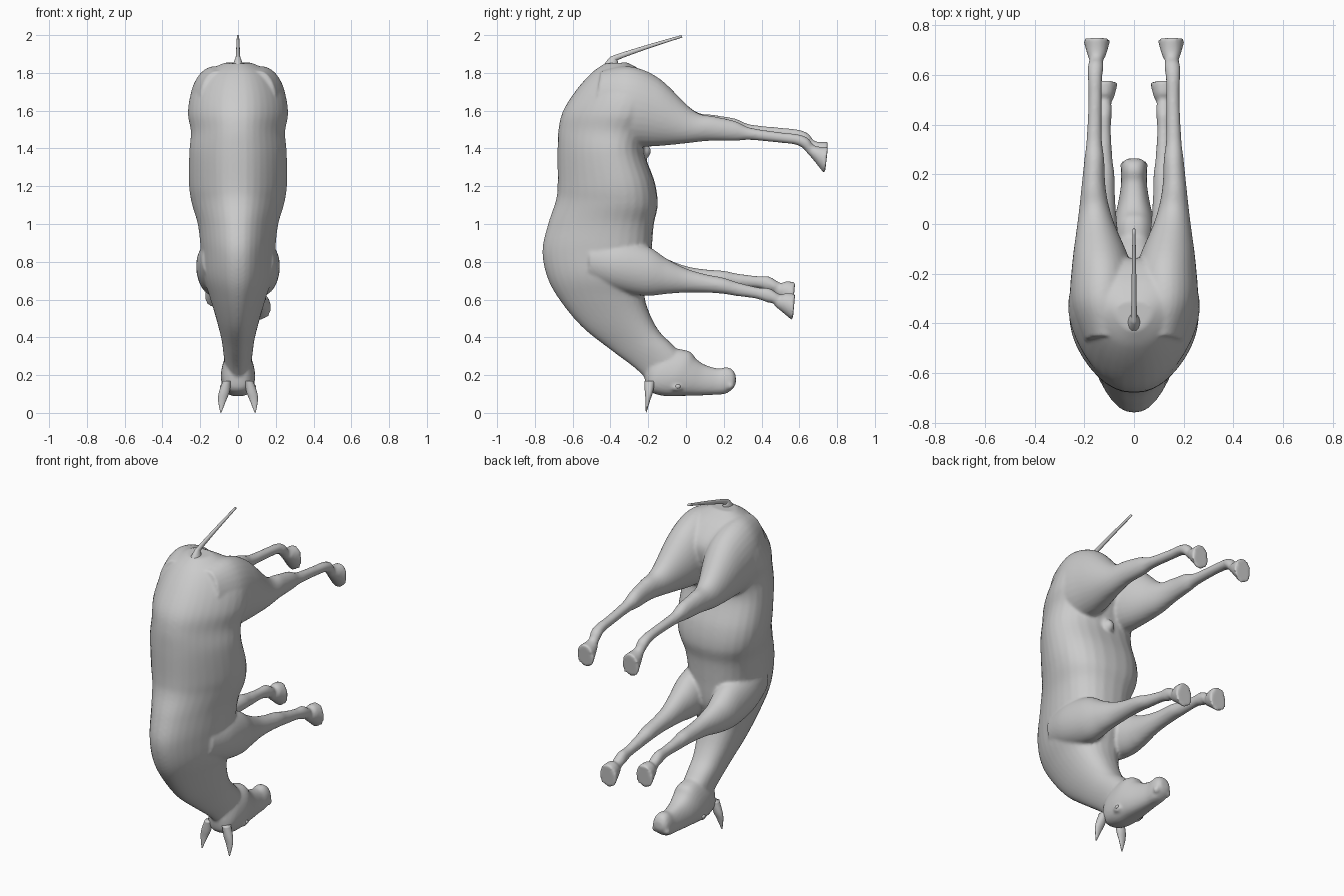
import bpy, bmesh, math
from mathutils import Vector

SIDES, STEPS = 32, 6


def spline(rows):
    """Catmull-Rom interpolation through rows of numbers."""
    out = []
    for i in range(len(rows) - 1):
        p0, p1 = rows[max(i - 1, 0)], rows[i]
        p2, p3 = rows[i + 1], rows[min(i + 2, len(rows) - 1)]
        for s in range(STEPS):
            t = s / STEPS
            out.append([0.5 * (2 * b + (c - a) * t + (2 * a - 5 * b + 4 * c - d) * t * t
                        + (3 * b - a - 3 * c + d) * t ** 3)
                        for a, b, c, d in zip(p0, p1, p2, p3)])
    out.append(list(rows[-1]))
    return out


def loft(name, rows, side=1, shear=None, taper=0.0, power=1.0):
    """Rows: y,z of one edge, y,z of the opposite edge, x centre, half width."""
    bm = bmesh.new()
    rings = []
    for y1, z1, y2, z2, xc, w in spline(rows):
        if shear:
            z1, z2 = z1 + shear(y1), z2 + shear(y2)
        ring = []
        for i in range(SIDES):
            a = 2 * math.pi * i / SIDES
            c, s = math.cos(a), math.sin(a)
            s = math.copysign(abs(s) ** power, s)
            x = side * (xc + w * s * (1 + taper * c))
            ring.append(bm.verts.new((x, (y1 + y2) / 2 + (y2 - y1) / 2 * c,
                                      (z1 + z2) / 2 + (z2 - z1) / 2 * c)))
        rings.append(ring)
    for r, q in zip(rings, rings[1:]):
        for i in range(SIDES):
            j = (i + 1) % SIDES
            bm.faces.new((r[i], r[j], q[j], q[i]))
    bm.faces.new(rings[0])
    bm.faces.new(rings[-1])
    bmesh.ops.recalc_face_normals(bm, faces=bm.faces)
    return finish(name, bm)


def ball(name, loc, size):
    bm = bmesh.new()
    bmesh.ops.create_uvsphere(bm, u_segments=20, v_segments=12, radius=1)
    for v in bm.verts:
        v.co = Vector([v.co[i] * size[i] + loc[i] for i in range(3)])
    return finish(name, bm)


def finish(name, bm):
    me = bpy.data.meshes.new(name)
    bm.to_mesh(me)
    bm.free()
    for p in me.polygons:
        p.use_smooth = True
    ob = bpy.data.objects.new(name, me)
    bpy.context.collection.objects.link(ob)
    return ob


# trunk and neck, from the rump down to the poll
trunk = [
    (-.43, 1.85, -.31, 1.855, 0, .07), (-.50, 1.80, -.22, 1.80, 0, .17),
    (-.58, 1.71, -.14, 1.70, 0, .235), (-.65, 1.60, -.15, 1.58, 0, .255),
    (-.675, 1.50, -.20, 1.48, 0, .24), (-.68, 1.38, -.22, 1.38, 0, .248),
    (-.68, 1.20, -.165, 1.22, 0, .25), (-.69, 1.12, -.15, 1.10, 0, .235),
    (-.73, 1.00, -.17, 1.00, 0, .205), (-.76, .86, -.18, .88, 0, .19),
    (-.735, .72, -.19, .74, 0, .18), (-.67, .60, -.22, .63, 0, .145),
    (-.55, .455, -.19, .52, 0, .11), (-.40, .335, -.14, .43, 0, .085),
    (-.28, .245, -.08, .37, 0, .075), (-.22, .19, -.04, .33, 0, .07)]
parts = [loft("trunk", trunk, taper=.28, power=.85)]

# head, from poll to muzzle
head = [
    (-.22, .19, -.10, .35, 0, .06), (-.20, .12, -.05, .34, 0, .082),
    (-.12, .09, .02, .325, 0, .09), (-.02, .09, .055, .285, 0, .08),
    (.07, .092, .10, .255, 0, .064), (.15, .096, .17, .235, 0, .052),
    (.21, .102, .215, .242, 0, .052), (.25, .13, .247, .228, 0, .045),
    (.265, .16, .263, .20, 0, .025)]
parts.append(loft("head", head, taper=-.1, power=.75))

# legs, from hip or shoulder to hoof
hind = [
    (-.45, 1.81, -.50, 1.50, .11, .09), (-.30, 1.835, -.36, 1.42, .125, .13),
    (-.14, 1.77, -.20, 1.41, .13, .12), (.04, 1.60, -.02, 1.425, .155, .072),
    (.15, 1.57, .12, 1.44, .163, .05), (.26, 1.545, .26, 1.44, .16, .04),
    (.34, 1.51, .34, 1.445, .16, .031), (.50, 1.485, .50, 1.43, .157, .027),
    (.59, 1.475, .58, 1.42, .157, .029), (.645, 1.455, .62, 1.40, .155, .032),
    (.675, 1.42, .645, 1.37, .152, .028), (.70, 1.41, .665, 1.35, .15, .038),
    (.752, 1.41, .735, 1.262, .15, .055)]
fore = [
    (-.50, .92, -.52, .70, .10, .09), (-.35, .92, -.38, .65, .12, .10),
    (-.20, .88, -.22, .62, .125, .09), (-.10, .815, -.10, .63, .125, .068),
    (0, .765, 0, .637, .12, .052), (.10, .735, .10, .637, .12, .044),
    (.20, .715, .20, .63, .12, .041), (.27, .692, .26, .62, .12, .033),
    (.38, .665, .37, .605, .12, .027), (.44, .66, .43, .585, .12, .03),
    (.48, .637, .46, .58, .12, .031), (.505, .625, .475, .56, .12, .028),
    (.53, .635, .495, .545, .12, .04), (.578, .63, .565, .487, .12, .056)]
for side, lift_h, lift_f in ((1, 0, 0), (-1, .025, .062)):
    parts.append(loft("hind_leg", hind, side, lambda y: lift_h * min(max(y / .5, 0), 1)))
    parts.append(loft("fore_leg", fore, side, lambda y: lift_f * min(max((y + .1) / .5, 0), 1)))
    # brow and nostril swellings
    parts.append(ball("brow", (side * .076, -.05, .135), (.016, .03, .02)))
    parts.append(ball("nostril", (side * .04, .235, .145), (.016, .02, .022)))

# sheath between the hind legs
parts.append(ball("sheath", (0, -.225, 1.385), (.035, .04, .04)))

# fuse the parts into one smooth skin
bpy.ops.object.select_all(action='DESELECT')
for ob in parts:
    ob.select_set(True)
body = parts[0]
bpy.context.view_layer.objects.active = body
bpy.ops.object.join()
body.name = "horse_body"
rm = body.modifiers.new("fuse", 'REMESH')
rm.mode = 'VOXEL'
rm.voxel_size = .009
rm.use_smooth_shade = True
sm = body.modifiers.new("soften", 'SMOOTH')
sm.factor = .5
sm.iterations = 5

# ears, eyes
ear = [
    (-.22, .17, -.165, .17, .058, .022), (-.218, .11, -.175, .11, .073, .028),
    (-.214, .065, -.19, .065, .084, .021), (-.213, .002, -.209, .002, .091, .003)]
for side, label in ((1, "right"), (-1, "left")):
    loft("ear_" + label, ear, side)
    ball("eye_" + label, (side * .086, -.043, .14), (.009, .014, .011))

# tail
tail = [
    (-.45, 1.82, -.36, 1.82, 0, .035), (-.41, 1.875, -.36, 1.86, 0, .018),
    (-.37, 1.897, -.35, 1.873, 0, .012), (-.20, 1.95, -.195, 1.93, 0, .009),
    (-.025, 2.0, -.018, 1.988, 0, .006)]
loft("tail", tail)
